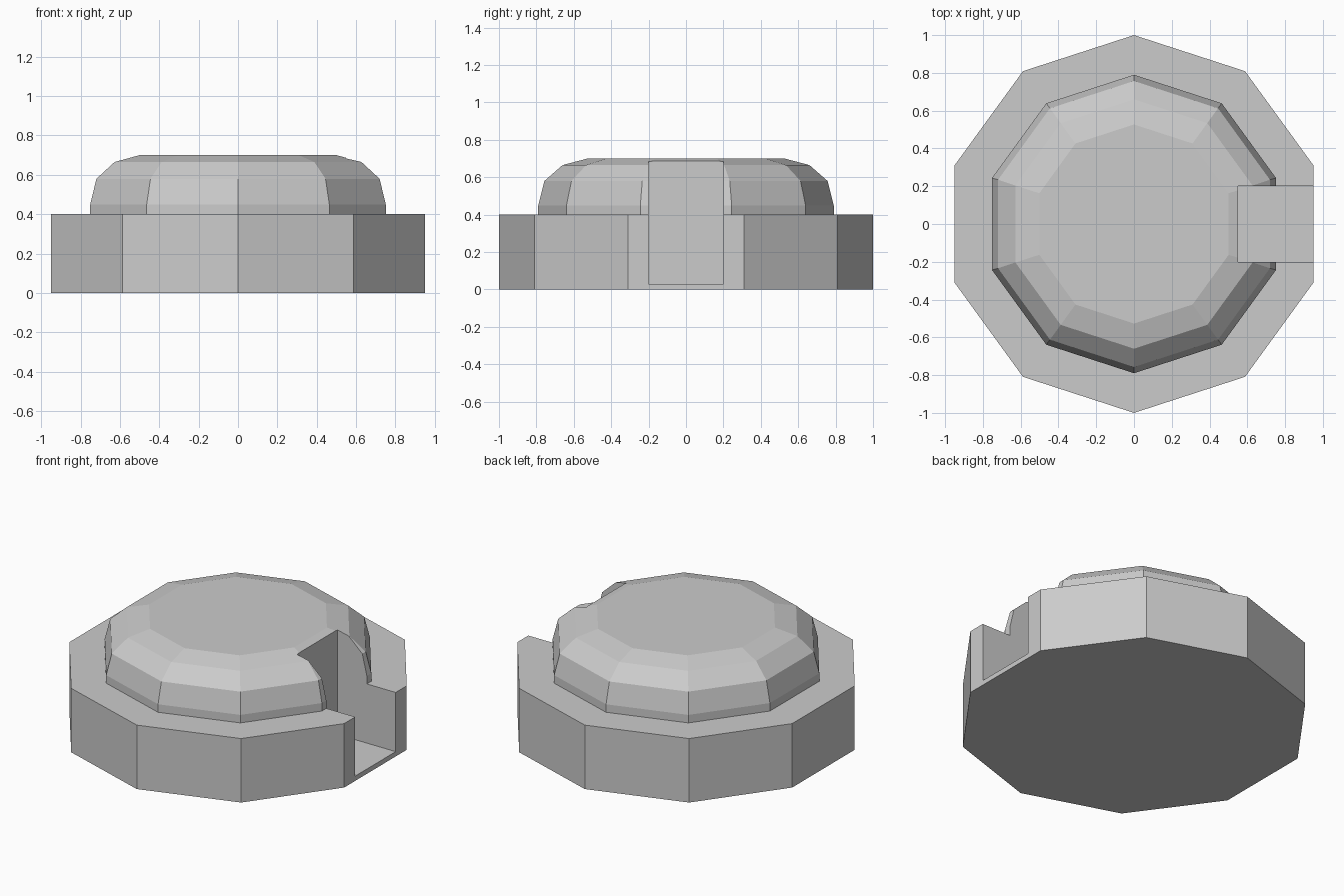
import bpy, bmesh, math

if "Cube" in bpy.data.objects:
    bpy.data.objects.remove(bpy.data.objects["Cube"])

SIDES = 10
# (radius, z) rings: wide base, step, then rounded cap
PROFILE = [(1.0, 0.0), (1.0, 0.4), (0.79, 0.4), (0.79, 0.45),
           (0.757, 0.58), (0.66, 0.665), (0.527, 0.70)]


def add_object(name, bm):
    bmesh.ops.recalc_face_normals(bm, faces=bm.faces)
    mesh = bpy.data.meshes.new(name)
    bm.to_mesh(mesh)
    bm.free()
    obj = bpy.data.objects.new(name, mesh)
    bpy.context.collection.objects.link(obj)
    return obj


# Ten-sided stepped body with rounded cap
bm = bmesh.new()
rings = []
for r, z in PROFILE:
    angles = [math.pi / 2 + 2 * math.pi * i / SIDES for i in range(SIDES)]
    rings.append([bm.verts.new((r * math.cos(a), r * math.sin(a), z)) for a in angles])
for low, high in zip(rings, rings[1:]):
    for i in range(SIDES):
        j = (i + 1) % SIDES
        bm.faces.new((low[i], low[j], high[j], high[i]))
bm.faces.new(rings[0][::-1])
bm.faces.new(rings[-1])
body = add_object("stepped_body", bm)

# Slot cutter, open at the right side and top
bm = bmesh.new()
bmesh.ops.create_cube(bm, size=1)
x0, x1, z0, z1 = 0.55, 1.2, 0.03, 1.0
for v in bm.verts:
    v.co = (x1 if v.co.x > 0 else x0, 0.4 * v.co.y, z1 if v.co.z > 0 else z0)
cutter = add_object("slot_cutter", bm)
cutter.hide_render = True
cutter.display_type = 'WIRE'

# Cut the slot, then drop the helper
mod = body.modifiers.new("slot", 'BOOLEAN')
mod.operation = 'DIFFERENCE'
mod.solver = 'EXACT'
mod.object = cutter
bpy.context.view_layer.objects.active = body
body.select_set(True)
bpy.ops.object.modifier_apply(modifier=mod.name)
bpy.data.objects.remove(cutter)
